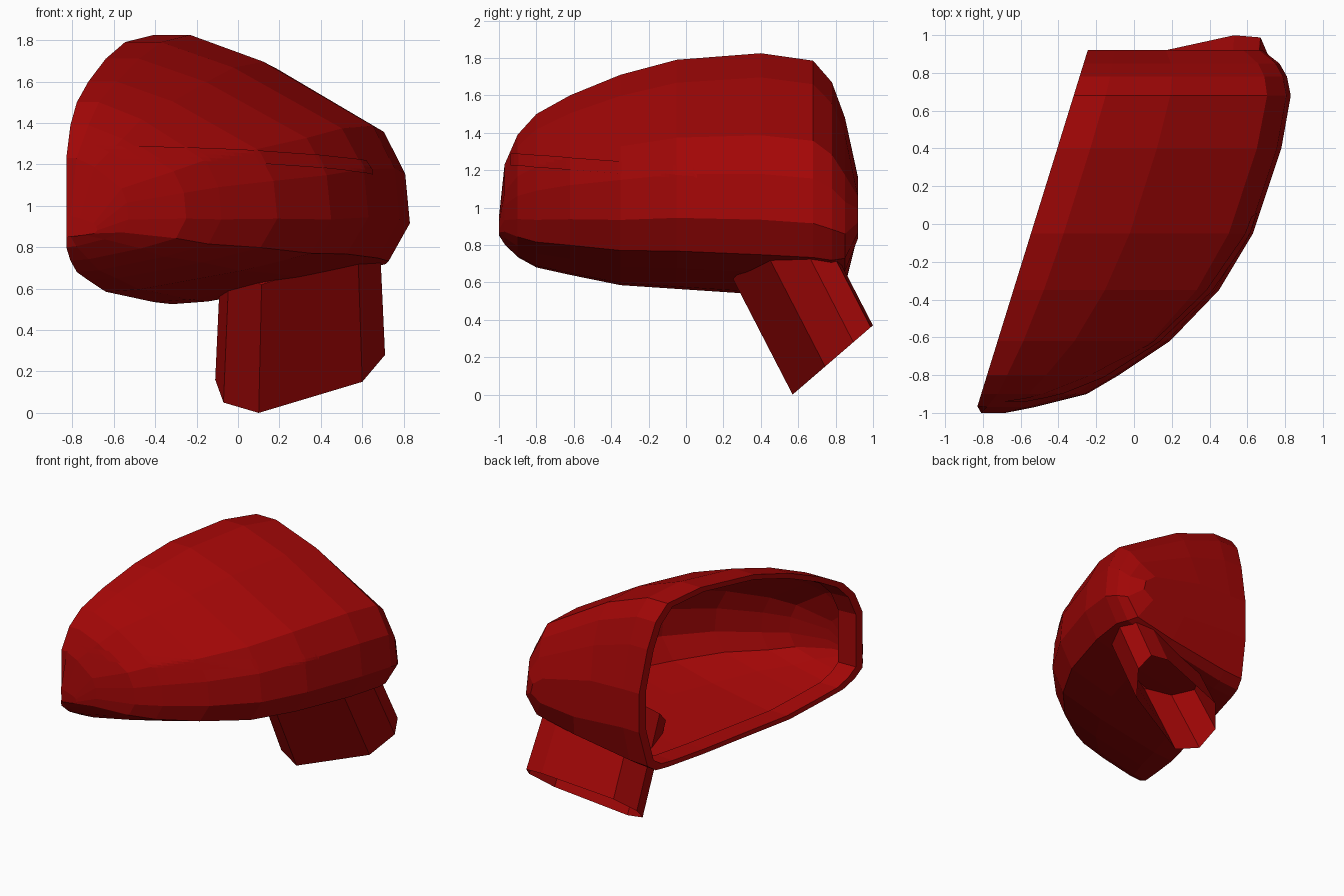
import bpy, bmesh
from mathutils import Vector
from mathutils.bvhtree import BVHTree

if "Cube" in bpy.data.objects:
    bpy.data.objects.remove(bpy.data.objects["Cube"])

red = bpy.data.materials.new("red_paint")
red.diffuse_color = (0.36, 0.002, 0.002, 1)
red.use_nodes = True
red.node_tree.nodes["Principled BSDF"].inputs["Base Color"].default_value = red.diffuse_color


def finish(bm, name):
    me = bpy.data.meshes.new(name)
    bm.to_mesh(me)
    ob = bpy.data.objects.new(name, me)
    ob.data.materials.append(red)
    bpy.context.collection.objects.link(ob)
    return ob


# Housing stations along y: (y, top z, bottom z, largest x)
stations = [(-1.0, .95, .85, -.68), (-.97, 1.23, .80, -.53), (-.9, 1.39, .735, -.25),
            (-.8, 1.5, .68, -.08), (-.62, 1.6, .64, .19), (-.35, 1.71, .585, .45),
            (-.05, 1.79, .565, .63), (.4, 1.825, .535, .78), (.68, 1.785, .525, .83),
            (.78, 1.67, .53, .81), (.85, 1.48, .58, .77), (.92, 1.16, .86, .68)]
# Cross-section from rim top over the outside to rim bottom: (width, height) fractions
section = [(0, 1), (.14, 1), (.44, .9), (.89, .66), (.98, .5), (1, .31),
           (.91, .165), (.6, .09), (.14, .01), (0, 0)]


def rim_x(y):
    return -.83 + .31 * (y + 1)


def shell_point(station, uv):
    y, zt, zb, xm = station
    if y > .9 and uv[0] > .2:      # the back wall is taller away from the rim
        zt, zb = 1.19, .80
    x = rim_x(y) + uv[0] * (xm - rim_x(y))
    if uv[0] == 0:                 # chamfer of the front corner of the rim
        y = max(y, -.965)
        x = rim_x(y) - .01
    return Vector((x, y, zb + uv[1] * (zt - zb)))


# Housing: thin outer shell, open at the rim
bm = bmesh.new()
grid = [[bm.verts.new(shell_point(s, p)) for p in section] for s in stations]
for a, b in zip(grid, grid[1:]):
    for i in range(len(section) - 1):
        bm.faces.new((a[i], a[i + 1], b[i + 1], b[i]))
bm.faces.new(grid[0])
bm.faces.new(grid[-1])
bmesh.ops.recalc_face_normals(bm, faces=bm.faces)
surface = BVHTree.FromBMesh(bm)
finish(bm, "mirror_housing")

# Rim: flat edge facing the glass side, plus a short wall running inward
bm = bmesh.new()
rim = [shell_point(s, section[0]) for s in stations]
rim += [shell_point(s, section[-1]) for s in reversed(stations)]
centre = Vector((rim_x(-.02) - .005, -.02, 1.15))
loops = []
for scale, depth in ((1, 0), (.94, 0), (.93, .14)):
    loops.append([bm.verts.new(centre + (p - centre) * scale + Vector((depth, 0, 0)))
                  for p in rim])
n = len(rim)
for a, b in zip(loops, loops[1:]):
    for i in range(n):
        j = (i + 1) % n
        bm.faces.new((a[i], b[i], b[j], a[j]))
bmesh.ops.recalc_face_normals(bm, faces=bm.faces)
bm.normal_update()
if max(bm.faces, key=lambda f: abs(f.normal.x)).normal.x > 0:
    bmesh.ops.reverse_faces(bm, faces=bm.faces)
finish(bm, "mirror_rim")

# Indicator strip lying flush on the front of the housing
bm = bmesh.new()
rows = []
steps = 48
for k in range(steps + 1):
    t = k / steps
    y = -.955 + 1.015 * t
    lo, hi = 1.225 - .075 * t, 1.29 - .075 * t
    if k == steps:                 # pointed tip
        hi = lo + .025
    row = []
    for m in range(5):
        z = lo + (hi - lo) * m / 4
        hit, nor, _, _ = surface.ray_cast(Vector((2, y, z)), Vector((-1, 0, 0)))
        if hit:
            out = nor if nor.x > 0 else -nor
            row.append(bm.verts.new(hit + out * .006))
    if len(row) == 5:
        rows.append(row)
for a, b in zip(rows, rows[1:]):
    for m in range(4):
        bm.faces.new((a[m], b[m], b[m + 1], a[m + 1]))
finish(bm, "indicator_strip")

# Mounting stem: slanted eight-sided tube, open at the lower end
bm = bmesh.new()
foot = [(.1, 0), (.6, .15), (.71, .28), (.67, .36), (.53, .37), (0, .27), (-.11, .16), (-.07, .05)]
low = [bm.verts.new((x, .57 + 1.16 * z, z)) for x, z in foot]
top = [bm.verts.new((.3 + (x - .3) * .93, .25 + 1.16 * z, z + .62)) for x, z in foot]
for i in range(8):
    j = (i + 1) % 8
    bm.faces.new((low[i], low[j], top[j], top[i]))
bm.faces.new(top)
bmesh.ops.recalc_face_normals(bm, faces=bm.faces)
finish(bm, "mounting_stem")
